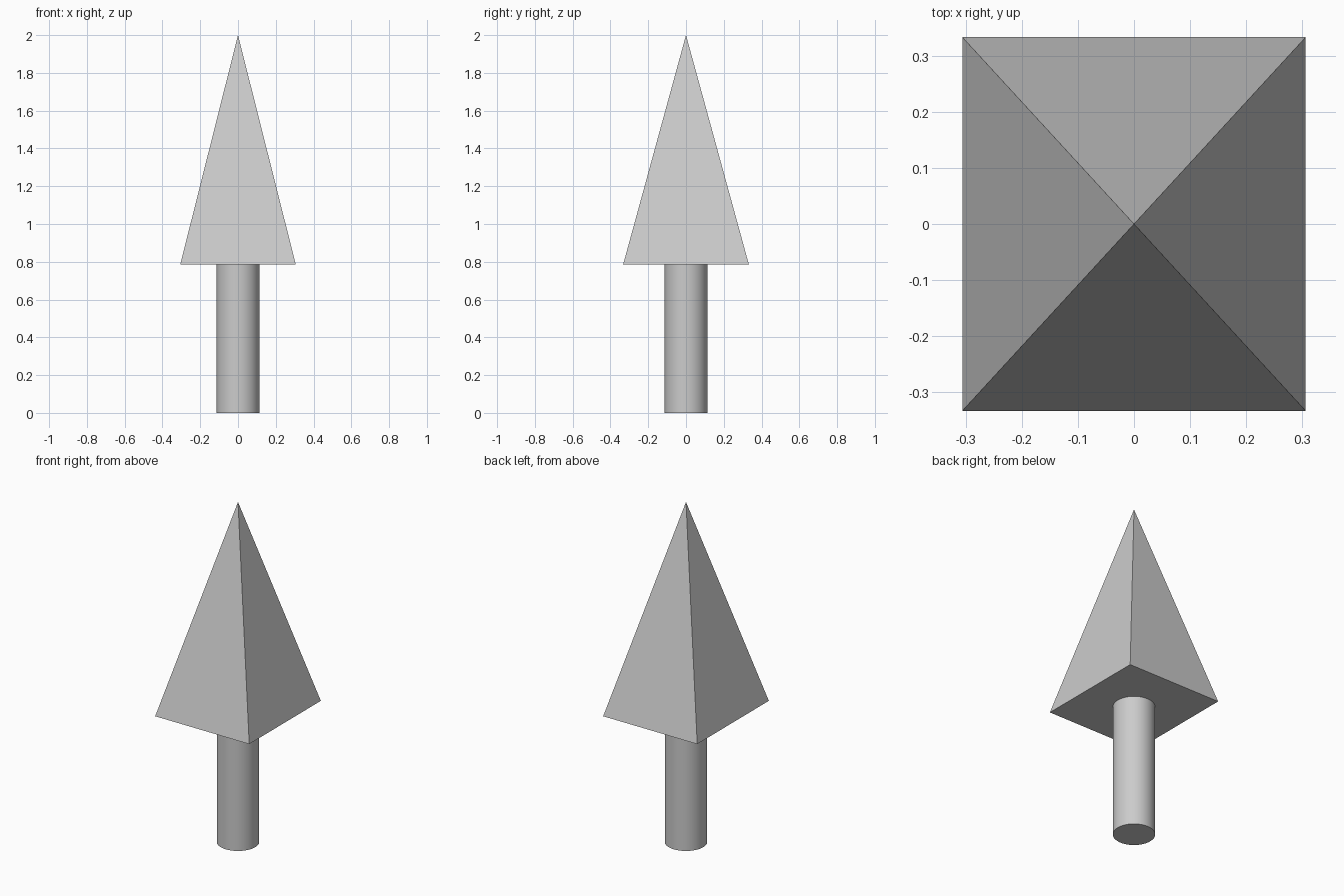
import bpy
import math

if "Cube" in bpy.data.objects:
    bpy.data.objects.remove(bpy.data.objects["Cube"])

BASE_Z = 0.785   # where the trunk meets the crown
TOP_Z = 2.0

# Trunk: smooth round post
bpy.ops.mesh.primitive_cylinder_add(vertices=64, radius=0.113, depth=BASE_Z,
                                    location=(0, 0, BASE_Z / 2))
trunk = bpy.context.object
trunk.name = "trunk"
bpy.ops.object.shade_smooth_by_angle(angle=math.radians(30))

# Crown: flat-sided pyramid, slightly deeper than wide
half_x, half_y = 0.306, 0.333
verts = [(-half_x, -half_y, BASE_Z), (half_x, -half_y, BASE_Z),
         (half_x, half_y, BASE_Z), (-half_x, half_y, BASE_Z), (0, 0, TOP_Z)]
faces = [(3, 2, 1, 0)] + [(i, (i + 1) % 4, 4) for i in range(4)]
mesh = bpy.data.meshes.new("crown")
mesh.from_pydata(verts, [], faces)
crown = bpy.data.objects.new("crown", mesh)
bpy.context.collection.objects.link(crown)
